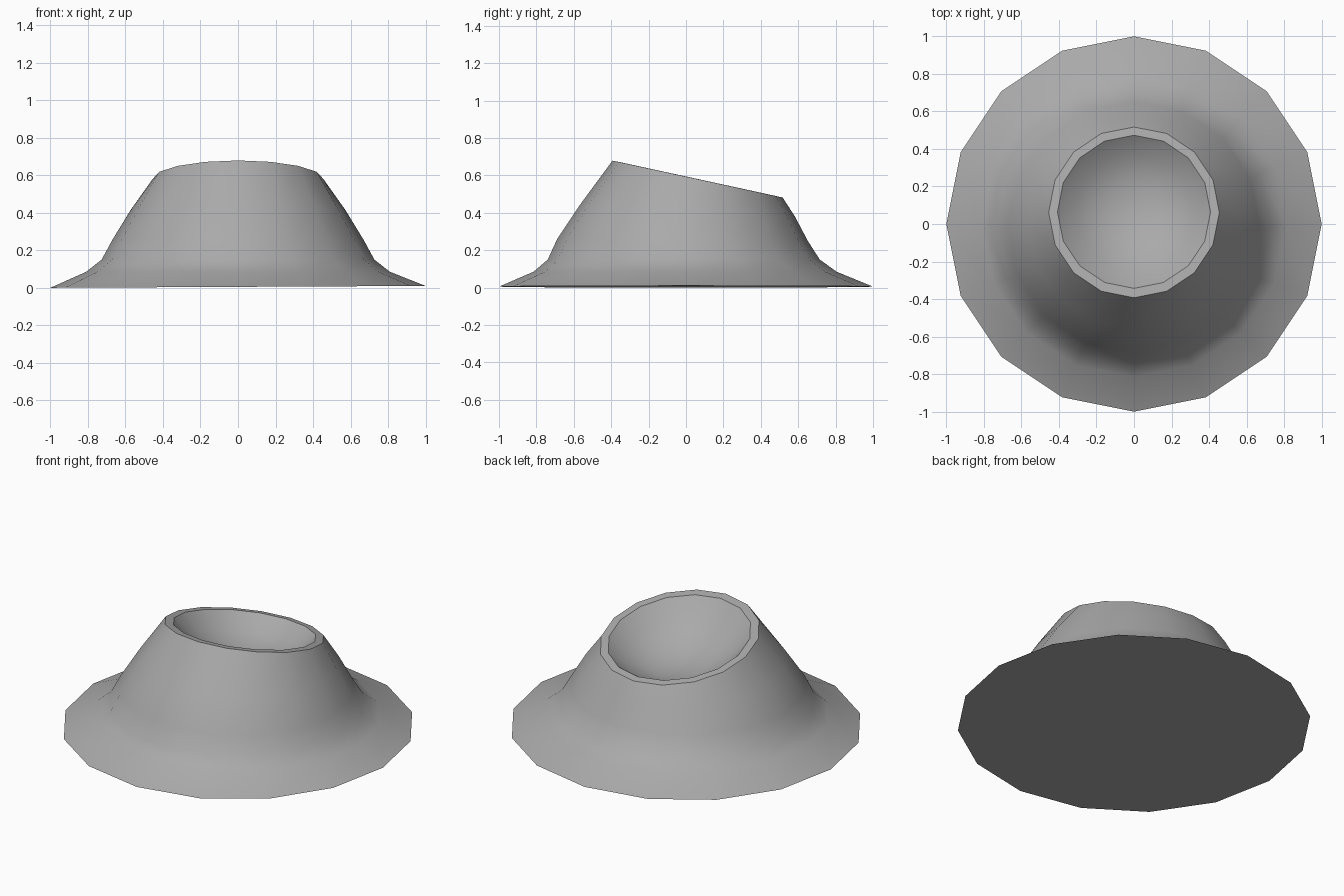
import bpy, bmesh, math

cube = bpy.data.objects.get("Cube")
if cube:
    bpy.data.objects.remove(cube, do_unlink=True)

SIDES = 16
RIM_TILT = -0.217

grey = bpy.data.materials.new("stone grey")
grey.use_nodes = True
grey.diffuse_color = (0.4, 0.4, 0.4, 1)
grey.node_tree.nodes["Principled BSDF"].inputs["Base Color"].default_value = (0.4, 0.4, 0.4, 1)

bm = bmesh.new()


def ring(radius, center_y, height, tilt_y=0, tilt_x=0):
    """Polygon ring lying on a plane that may lean along x or y."""
    verts = []
    for i in range(SIDES):
        a = 2 * math.pi * i / SIDES
        x, y = radius * math.cos(a), radius * math.sin(a)
        verts.append(bm.verts.new((x, y + center_y, height + tilt_y * y + tilt_x * x)))
    return verts


# Flared skirt, steep wall, slanted rim and shallow bowl, from outside to inside
rings = [
    ring(1.0, 0, 0.005, 0, 0.005),
    ring(0.81, -0.005, 0.085),
    ring(0.727, -0.012, 0.15),
    ring(0.67, -0.018, 0.255, -0.01),
    ring(0.572, 0.01, 0.415, -0.06),
    ring(0.455, 0.062, 0.58, RIM_TILT),
    ring(0.408, 0.065, 0.58, RIM_TILT),
    ring(0.31, 0.06, 0.49, RIM_TILT),
    ring(0.17, 0.05, 0.425, RIM_TILT),
]
for low, high in zip(rings, rings[1:]):
    for i in range(SIDES):
        j = (i + 1) % SIDES
        bm.faces.new((low[i], low[j], high[j], high[i]))

# Bowl floor
floor = bm.verts.new((0, 0.045, 0.4))
for i in range(SIDES):
    bm.faces.new((rings[-1][i], rings[-1][(i + 1) % SIDES], floor))

# Flat underside
bm.faces.new(list(reversed(rings[0])))
bmesh.ops.recalc_face_normals(bm, faces=bm.faces)

mesh = bpy.data.meshes.new("crater")
bm.to_mesh(mesh)
bm.free()
mesh.materials.append(grey)
crater = bpy.data.objects.new("crater", mesh)
bpy.context.collection.objects.link(crater)

# Smooth slopes with crisp rim and base edges
bpy.ops.object.select_all(action="DESELECT")
crater.select_set(True)
bpy.context.view_layer.objects.active = crater
bpy.ops.object.shade_smooth_by_angle(angle=math.radians(33))
